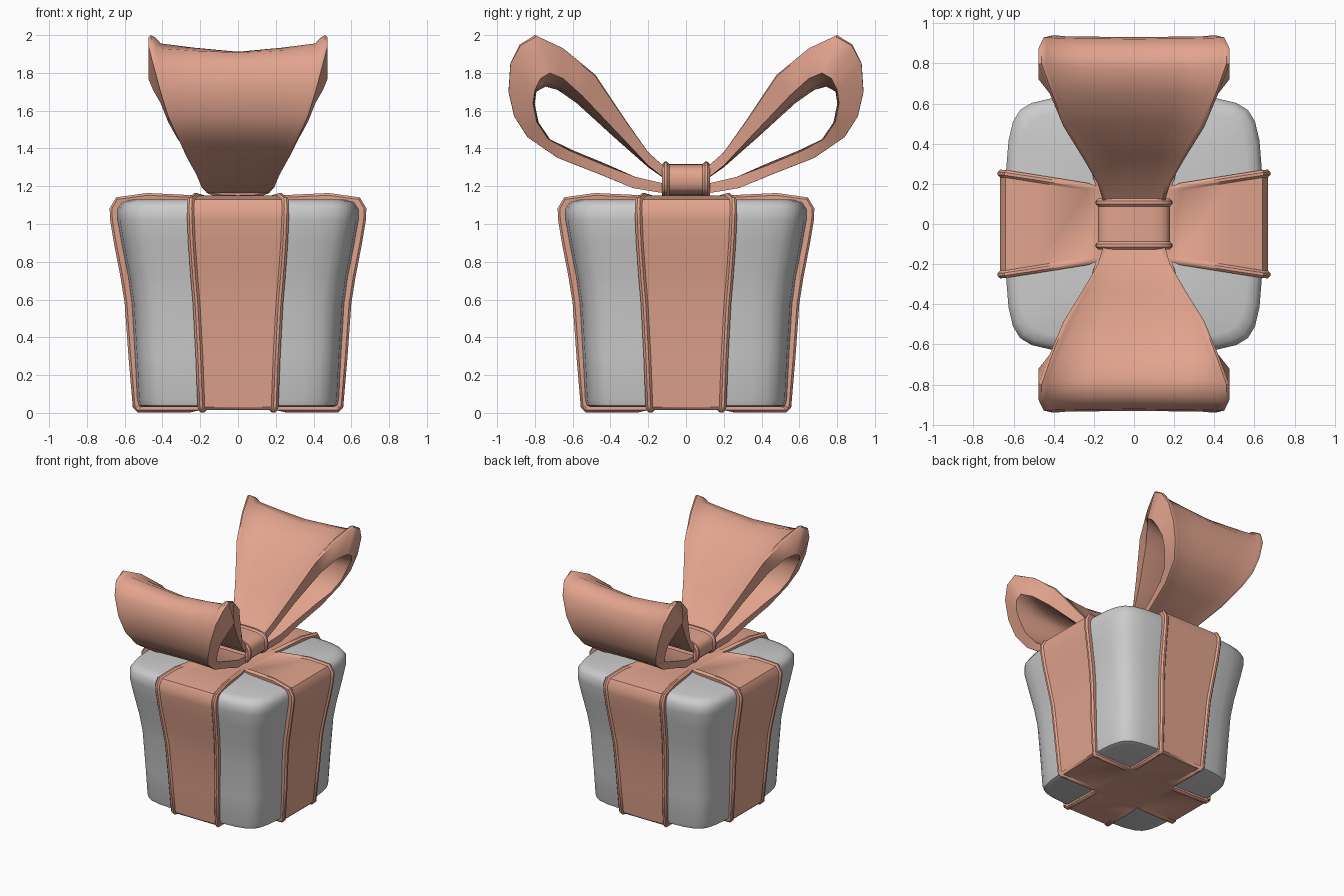
import bpy, bmesh, math
from mathutils import Vector

if "Cube" in bpy.data.objects:
    bpy.data.objects.remove(bpy.data.objects["Cube"])

ribbon_mat = bpy.data.materials.new("ribbon_coral")
ribbon_mat.diffuse_color = (0.76, 0.37, 0.27, 1)
ribbon_mat.use_nodes = True
ribbon_mat.node_tree.nodes["Principled BSDF"].inputs["Base Color"].default_value = ribbon_mat.diffuse_color


def loft(name, rings, loop=False, mat=None, angle=40):
    """Skin equal-length closed rings; loop joins last to first, otherwise ends are capped."""
    bm = bmesh.new()
    vs = [[bm.verts.new(p) for p in r] for r in rings]
    n = len(rings[0])
    for i in range(len(rings) if loop else len(rings) - 1):
        a, b = vs[i], vs[(i + 1) % len(rings)]
        for j in range(n):
            k = (j + 1) % n
            bm.faces.new((a[j], a[k], b[k], b[j]))
    if not loop:
        bm.faces.new(vs[0])
        bm.faces.new(vs[-1])
    bmesh.ops.recalc_face_normals(bm, faces=bm.faces)
    me = bpy.data.meshes.new(name)
    bm.to_mesh(me)
    bm.free()
    ob = bpy.data.objects.new(name, me)
    bpy.context.collection.objects.link(ob)
    if mat:
        me.materials.append(mat)
    bpy.ops.object.select_all(action='DESELECT')
    ob.select_set(True)
    bpy.context.view_layer.objects.active = ob
    bpy.ops.object.shade_smooth_by_angle(angle=math.radians(angle))
    return ob


def band(name, path, along_y=False, thick=0.04, bead=0.012):
    """Closed ribbon with raised hems; path rows are (u, z, half width, hem 0/1)."""
    rings = []
    for i, (u, z, w, hem) in enumerate(path):
        p, q = path[i - 1], path[(i + 1) % len(path)]
        nrm = Vector((q[1] - p[1], p[0] - q[0])).normalized()
        h = bead * hem
        half = [(w, -thick), (w + 0.004 * hem, 0), (w - 0.008, h),
                (w - 0.022, h), (w - 0.034, 0)]
        section = half + [(-v, d) for v, d in reversed(half)]
        ring = []
        for v, d in section:
            a, c = u + nrm.x * d, z + nrm.y * d
            ring.append((v, a, c) if along_y else (a, v, c))
        rings.append(ring)
    return loft(name, rings, True, ribbon_mat)


# Box: rounded square section, flaring towards the top
quarter = [(1, 0), (1, .4), (.98, .65), (.945, .8), (.89, .89),
           (.8, .945), (.65, .98), (.4, 1)]
outline = []
for k in range(4):
    c, s = [(1, 0), (0, 1), (-1, 0), (0, -1)][k]
    outline += [(x * c - y * s, x * s + y * c) for x, y in quarter]
levels = [(.50, .03), (.525, .04), (.533, .07), (.545, .3), (.562, .58), (.582, .72),
          (.617, .9), (.638, 1.02), (.638, 1.08), (.615, 1.115), (.57, 1.13), (.3, 1.125)]
loft("gift_box", [[(x * h, y * h, z) for x, y in outline] for h, z in levels])

# Two wrapped ribbons crossing on top and bottom
half_path = [(0, .015, .20, 0), (.2, .015, .20, 0), (.25, .015, .20, 1), (.53, .015, .205, 1),
             (.545, .03, .21, 1), (.568, .3, .22, 1), (.588, .58, .235, 1), (.61, .72, .247, 1),
             (.645, .9, .26, 1), (.665, 1.02, .265, 1), (.668, 1.08, .267, 1),
             (.64, 1.13, .265, 1), (.48, 1.152, .24, 1), (.23, 1.14, .2, 1), (.19, 1.14, .19, 0),
             (0, 1.135, .185, 0)]
full_path = half_path + [(-u, z, w, h) for u, z, w, h in reversed(half_path[1:-1])]
band("ribbon_side_to_side", full_path)
band("ribbon_front_to_back", full_path, along_y=True)

# Bow loops: outer y,z / inner y,z / half width / sag of the middle
stations = [
    (.10, 1.29, .10, 1.23, .15, 0), (.20, 1.38, .20, 1.31, .18, .01),
    (.32, 1.55, .36, 1.48, .25, .03), (.48, 1.79, .55, 1.68, .35, .05),
    (.65, 1.93, .65, 1.77, .42, .08), (.80, 2.00, .72, 1.80, .475, .095),
    (.88, 1.95, .77, 1.77, .475, .05), (.93, 1.85, .80, 1.71, .45, .012),
    (.94, 1.70, .81, 1.64, .41, .01), (.91, 1.57, .79, 1.54, .37, .01),
    (.84, 1.46, .73, 1.45, .32, .01), (.68, 1.35, .62, 1.39, .27, .01),
    (.45, 1.26, .43, 1.31, .22, .01), (.28, 1.19, .27, 1.25, .19, 0),
    (.10, 1.16, .10, 1.21, .15, 0)]
across = [(1, .12), (.97, 0), (.92, .15), (.86, .5), (.5, .75), (0, 1),
          (-.5, .75), (-.86, .5), (-.92, .15), (-.97, 0), (-1, .12)]
under = [(-1, 0), (-.8, .4), (-.45, .8), (0, 1), (.45, .8), (.8, .4), (1, 0)]
for name, sgn in (("bow_loop_back", 1), ("bow_loop_front", -1)):
    rings = []
    for oy, oz, iy, iz, w, sag in stations:
        d = Vector((iy - oy, iz - oz)).normalized() * sag
        ring = [(s * w, sgn * (oy + d.x * f), oz + d.y * f) for s, f in across]
        ring += [(s * w, sgn * (iy + d.x * f), iz + d.y * f) for s, f in under]
        rings.append(ring)
    loft(name, rings, mat=ribbon_mat, angle=50)

# Knot: short hemmed band around the middle of the bow
knot = []
for i in range(20):
    a = 2 * math.pi * i / 20
    c, s = math.cos(a), math.sin(a)
    knot.append((.18 * math.copysign(abs(c) ** .6, c),
                 1.235 + .083 * math.copysign(abs(s) ** .6, s), .122, 1))
band("bow_knot", knot, thick=.03)
